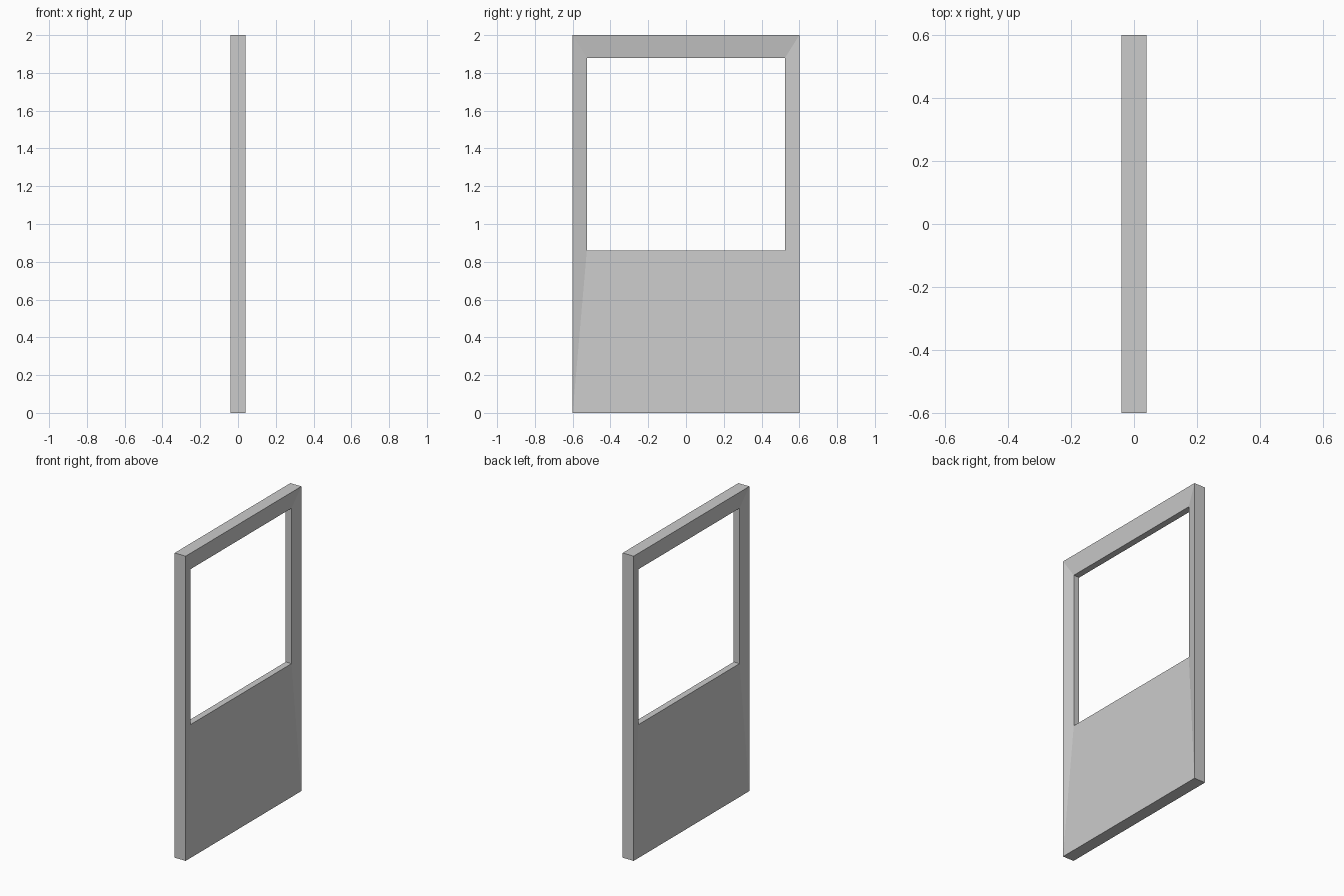
import bpy
import bmesh

if "Cube" in bpy.data.objects:
    bpy.data.objects.remove(bpy.data.objects["Cube"])

HALF_DEPTH = 0.04     # outer rim half thickness
INNER_DEPTH = 0.021   # half thickness at the window opening


def ring(bm, x, half_width, z0, z1):
    """Rectangular loop of vertices in the plane at x."""
    corners = [(-half_width, z0), (half_width, z0), (half_width, z1), (-half_width, z1)]
    return [bm.verts.new((x, y, z)) for y, z in corners]


bm = bmesh.new()

# Four loops: outer rim on both sides, then the thinner window edge
rings = [
    ring(bm, -HALF_DEPTH, 0.6, 0.0, 2.0),
    ring(bm, HALF_DEPTH, 0.6, 0.0, 2.0),
    ring(bm, INNER_DEPTH, 0.525, 0.86, 1.88),
    ring(bm, -INNER_DEPTH, 0.525, 0.86, 1.88),
]

# Outer edge, sloping faces and window reveal
for r in range(4):
    a, b = rings[r], rings[(r + 1) % 4]
    for i in range(4):
        j = (i + 1) % 4
        bm.faces.new((a[i], a[j], b[j], b[i]))
bmesh.ops.recalc_face_normals(bm, faces=bm.faces)

mesh = bpy.data.meshes.new("door_panel")
bm.to_mesh(mesh)
bm.free()
door = bpy.data.objects.new("door_panel", mesh)
bpy.context.collection.objects.link(door)
